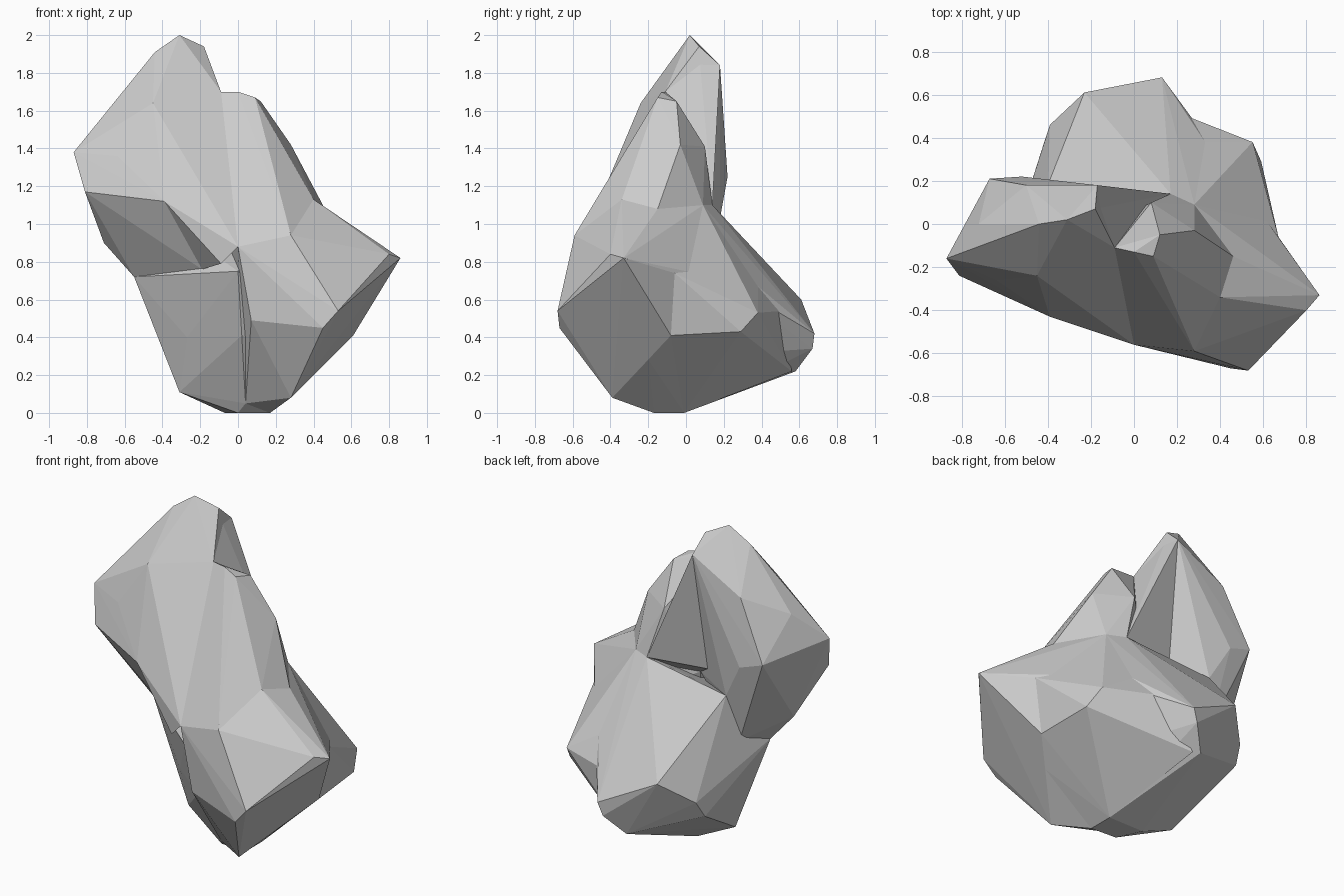
import bpy, bmesh

def lump(name, points):
    """Faceted convex boulder lump wrapped around a few corner points."""
    bm = bmesh.new()
    for p in points:
        bm.verts.new(p)
    bmesh.ops.convex_hull(bm, input=bm.verts[:])
    bmesh.ops.delete(bm, geom=[v for v in bm.verts if not v.link_faces], context='VERTS')
    bmesh.ops.recalc_face_normals(bm, faces=bm.faces[:])
    me = bpy.data.meshes.new(name)
    bm.to_mesh(me)
    bm.free()
    ob = bpy.data.objects.new(name, me)
    bpy.context.collection.objects.link(ob)
    return ob

# corners where neighbouring lumps meet
brow, chin = (0.28, -0.59, 0.94), (0.0, -0.56, 0.88)
saddle, waist, notch = (0.28, 0.09, 1.10), (-0.40, 0.18, 1.03), (0.17, 0.14, 1.10)
hip, keel, toe = (-0.55, -0.04, 0.72), (0.07, -0.55, 0.49), (0.04, -0.22, 0.05)
crease, throat = (-0.45, 0.12, 0.74), (-0.19, -0.32, 0.76)
elbow, flank, nose = (0.46, -0.15, 1.08), (0.49, 0.19, 0.71), (0.53, -0.68, 0.54)
front_mid, cheek = (-0.05, -0.34, 1.27), (0.67, -0.06, 0.74)
side_low, under = (0.61, -0.08, 0.41), (0.48, -0.20, 0.28)
spur_back, spur_top = (0.22, 0.51, 0.54), (0.33, 0.38, 0.67)
gap_front, nape, jaw = (-0.09, -0.11, 1.70), (-0.17, 0.18, 1.84), (-0.39, -0.43, 1.12)
temple, brow_left = (-0.45, -0.24, 1.64), (-0.64, -0.26, 1.36)
core = (-0.10, 0.0, 1.03)

# tall leaning head on the left
head = lump("rock", [
    (-0.31, 0.02, 2.0), (-0.44, 0.0, 1.91), (-0.18, 0.07, 1.94), (-0.72, 0.0, 1.55),
    (-0.87, -0.16, 1.38), (-0.81, -0.24, 1.17), (-0.67, 0.21, 1.30), (-0.52, 0.22, 1.25),
    (-0.71, -0.04, 0.90), (-0.50, 0.18, 1.66),
    nape, temple, brow_left, jaw, gap_front, front_mid, waist, core, throat, hip, crease])

# front slope joining head and ridge
neck = lump("neck", [jaw, brow_left, temple, gap_front, front_mid, chin, throat, core,
                     (-0.09, -0.52, 0.79)])

# thin web closing the cleft behind
web = lump("web", [nape, notch, gap_front, core, (-0.18, 0.07, 1.90), (-0.20, 0.06, 1.35),
                   (-0.20, 0.07, 1.10)])

# narrow ridge beside the head
ridge = lump("ridge", [
    (0.0, -0.13, 1.70), (0.12, -0.05, 1.65), (0.09, -0.15, 1.67), (0.28, -0.03, 1.42),
    (0.40, -0.34, 1.13), (0.08, 0.10, 1.41),
    gap_front, front_mid, elbow, saddle, notch, core, brow, chin, keel, nose])

# shoulder jutting to the front right
shoulder = lump("shoulder", [
    (0.86, -0.33, 0.82), (0.80, -0.40, 0.84), (0.45, -0.67, 0.45), (0.40, -0.34, 1.13),
    (0.28, -0.39, 0.08), (0.17, -0.17, 0.0),
    core, cheek, side_low, under, nose, keel, toe, brow, chin, elbow, saddle, flank])

# spur jutting to the back right
spur = lump("spur", [
    (0.59, 0.29, 0.43), (0.55, 0.38, 0.53), (0.04, 0.56, 0.22), (0.16, 0.21, 0.12),
    (0.17, -0.01, 0.0), (0.0, 0.3, 0.7),
    spur_back, spur_top, flank, cheek, side_low, under, saddle])

# broad base bulging to the back
base = lump("base", [
    (0.13, 0.68, 0.42), (0.10, 0.67, 0.34), (-0.23, 0.61, 0.60), (-0.20, 0.41, 0.76),
    (-0.39, 0.46, 0.47), (-0.41, 0.40, 0.37), (0.0, 0.58, 0.22), (-0.07, -0.01, 0.0),
    (0.0, -0.16, 0.0), (0.17, -0.01, 0.0), (0.17, -0.17, 0.0), (-0.31, -0.04, 0.11),
    (-0.27, -0.18, 0.40), (0.02, -0.42, 0.41), (0.0, -0.52, 0.75),
    spur_back, spur_top, under, saddle, notch, waist, hip, crease, throat, flank, toe])

# fuse the lumps into one stone
others = (neck, web, ridge, shoulder, spur, base)
for other in others:
    mod = head.modifiers.new("fuse", 'BOOLEAN')
    mod.operation, mod.solver, mod.object = 'UNION', 'EXACT', other
fused = bpy.data.meshes.new_from_object(head.evaluated_get(bpy.context.evaluated_depsgraph_get()))
head.modifiers.clear()
head.data = fused
for other in others:
    bpy.data.objects.remove(other)
